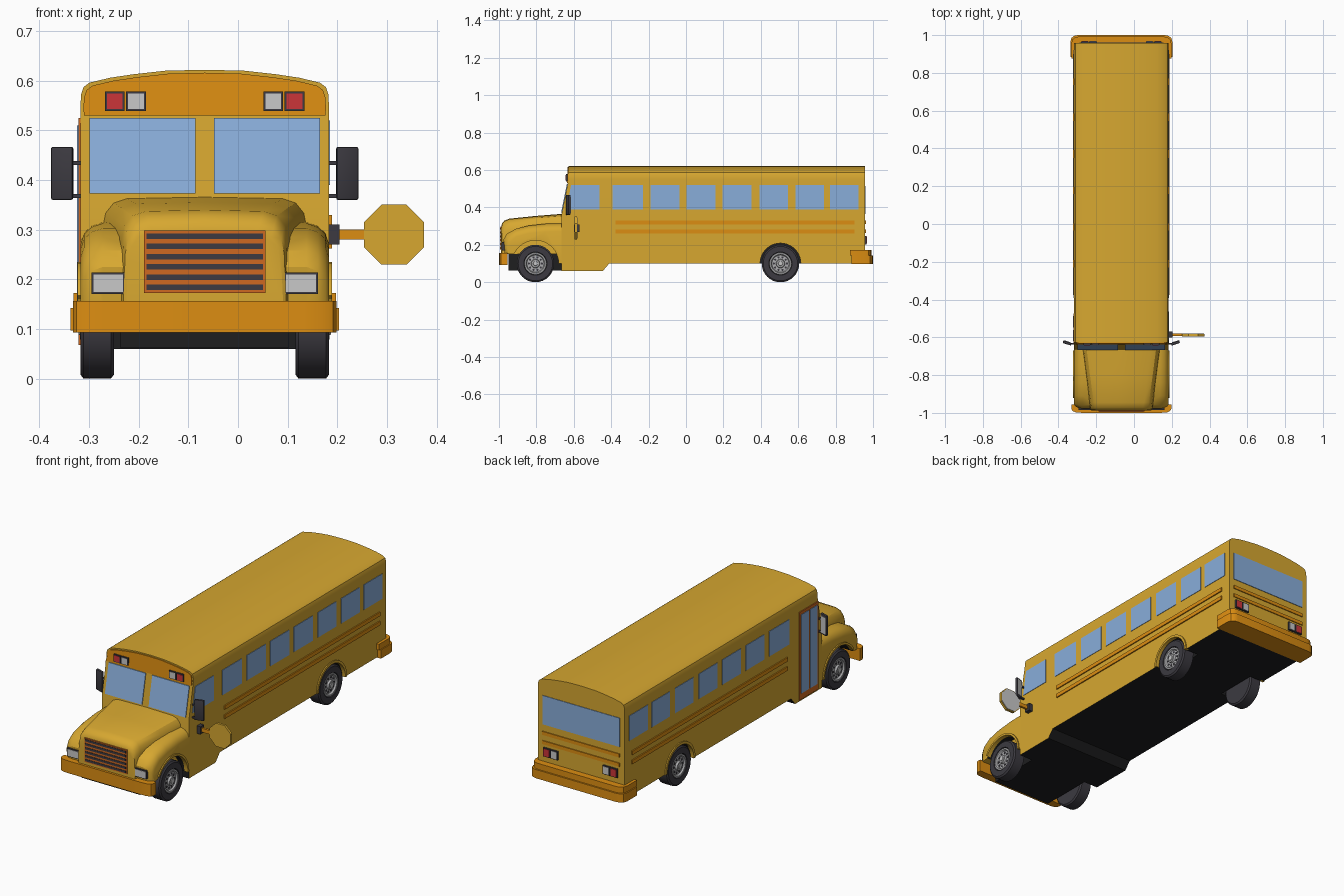
import bpy, bmesh, math

if "Cube" in bpy.data.objects:
    bpy.data.objects.remove(bpy.data.objects["Cube"])

CX = -0.067  # bus centreline (the stop sign shifts the overall centre)


def mat(name, *c):
    m = bpy.data.materials.new(name)
    m.diffuse_color = (*c, 1)
    m.use_nodes = True
    m.node_tree.nodes["Principled BSDF"].inputs["Base Color"].default_value = m.diffuse_color
    return m


YELLOW = mat("bus yellow", 0.68, 0.39, 0.03)
ORANGE = mat("trim orange", 0.72, 0.27, 0.006)
RUST = mat("deep orange", 0.62, 0.14, 0.015)
CHAR = mat("charcoal", 0.045, 0.042, 0.052)
BLACK = mat("underbody black", 0.013, 0.013, 0.014)
GLASS = mat("window blue", 0.25, 0.42, 0.70)
RED = mat("lamp red", 0.60, 0.035, 0.04)
WHITE = mat("lamp grey", 0.58, 0.58, 0.58)
STEEL = mat("wheel grey", 0.42, 0.42, 0.43)


def mesh(name, verts, faces, mats, rule=None, bevel=0):
    me = bpy.data.meshes.new(name)
    me.from_pydata([(x + CX, y, z) for x, y, z in verts], [], faces)
    bm = bmesh.new()
    bm.from_mesh(me)
    bmesh.ops.remove_doubles(bm, verts=bm.verts, dist=1e-5)
    bmesh.ops.recalc_face_normals(bm, faces=bm.faces)
    if bevel:
        bmesh.ops.bevel(bm, geom=bm.edges[:], offset=bevel, segments=2,
                        affect='EDGES', profile=0.5)
    bm.normal_update()
    for f in bm.faces:
        f.material_index = rule(f) if rule else 0
    bm.to_mesh(me)
    bm.free()
    for m in mats if isinstance(mats, list) else [mats]:
        me.materials.append(m)
    ob = bpy.data.objects.new(name, me)
    bpy.context.collection.objects.link(ob)
    return ob


def loft(name, rings, mats, **kw):
    n = len(rings[0])
    faces = [list(range(n)), [(len(rings) - 1) * n + i for i in range(n)]]
    for k in range(len(rings) - 1):
        faces += [(k*n + i, k*n + (i+1) % n, (k+1)*n + (i+1) % n, (k+1)*n + i) for i in range(n)]
    return mesh(name, [v for r in rings for v in r], faces, mats, **kw)


def prism(name, pts, axis, a, b, mats, **kw):
    put = {'x': lambda p, t: (t, p[0], p[1]), 'y': lambda p, t: (p[0], t, p[1]),
           'z': lambda p, t: (p[0], p[1], t)}[axis]
    return loft(name, [[put(p, t) for p in pts] for t in (a, b)], mats, **kw)


def rect(a, b, c, d):
    return [(a, c), (b, c), (b, d), (a, d)]


def box(name, x0, x1, y0, y1, z0, z1, m, **kw):
    return prism(name, rect(x0, x1, y0, y1), 'z', z0, z1, m, **kw)


def arc(cy, cz, r, a0, a1, n):
    return [(cy + r*math.cos(math.radians(a0 + (a1-a0)*i/n)),
             cz + r*math.sin(math.radians(a0 + (a1-a0)*i/n))) for i in range(n + 1)]


def lathe(name, prof, cy, cz, m, n=32):
    verts, faces, k = [], [], len(prof)
    for j in range(n):
        a = 2*math.pi*j/n
        verts += [(x, cy + r*math.cos(a), cz + r*math.sin(a)) for x, r in prof]
        faces += [(j*k+i, j*k+i+1, (j+1) % n*k+i+1, (j+1) % n*k+i) for i in range(k-1)]
    return mesh(name, verts, faces, m)


def under(f):
    return 1 if f.normal.z < -0.5 else 0


def front_y(z):  # raked windscreen plane
    return -0.665 + 0.037 * min(max((z - 0.365) / 0.185, 0), 1)


# Main body: arched cross-section with a raked front
half = [(0.25, 0.1), (0.25, 0.365), (0.25, 0.55), (0.249, 0.572), (0.244, 0.587), (0.232, 0.596),
        (0.19, 0.606), (0.143, 0.613), (0.08, 0.62), (0.0, 0.622)]
m = len(half)
sec = [(-x, z) for x, z in half] + half[-2::-1]
N = len(sec)
verts = [(x, front_y(z), z) for x, z in sec] + [(x, 0.957, z) for x, z in sec]
faces = [(i, (i+1) % N, N + (i+1) % N, N + i) for i in range(N)]
for o in (0, N):
    for i in range(m - 1):
        faces.append([o+i, o+i+1] + ([o+N-2-i] if i < m-2 else []) + [o+N-1-i])
body = mesh("body", verts, faces, [YELLOW, BLACK], rule=under)

# Rear wheel wells cut into the body
for s in (-1, 1):
    cut = prism("well_cutter", arc(0.505, 0.1, 0.112, 0, 348.75, 31), 'x', s*0.17, s*0.27,
                [YELLOW, BLACK], rule=lambda f: 1)
    cut.hide_render = True
    mod = body.modifiers.new("well", 'BOOLEAN')
    mod.operation, mod.object, mod.solver = 'DIFFERENCE', cut, 'EXACT'
    bpy.context.view_layer.objects.active = body
    bpy.ops.object.modifier_apply(modifier=mod.name)
    bpy.data.objects.remove(cut)

# Entrance step below the floor and engine tray
prism("step_skirt", [(-0.665, 0.101), (-0.665, 0.06), (-0.445, 0.06), (-0.41, 0.101)], 'x',
      -0.25, 0.25, [YELLOW, BLACK], rule=lambda f: 1 if abs(f.normal.x) < 0.5 else 0)
box("engine_tray", -0.17, 0.17, -0.95, -0.66, 0.062, 0.2, BLACK)

# Bonnet: lofted sections widening towards the windscreen
rings = []
for y, w, t in [(-0.988, 0.150, 0.296), (-0.984, 0.156, 0.312), (-0.972, 0.160, 0.327),
                (-0.945, 0.164, 0.338), (-0.8, 0.184, 0.353), (-0.66, 0.202, 0.364)]:
    h = [(w + 0.008, 0.15), (w + 0.004, t - 0.06), (w - 0.002, t - 0.03), (w - 0.018, t - 0.01), (w - 0.045, t - 0.001)]
    rings.append([(-x, y, z) for x, z in h] + [(0, y, t + 0.002)] + [(x, y, z) for x, z in h[::-1]])
loft("bonnet", rings, YELLOW)

# Front wings with wheel arches, lamps and mirrors on both sides
top = [(-0.97, 0.15), (-0.977, 0.225), (-0.96, 0.258), (-0.91, 0.286), (-0.84, 0.303), (-0.75, 0.313), (-0.66, 0.315)]
arch = [(-0.66, 0.1)] + arc(-0.805, 0.1, 0.125, 0, 154, 16)
for s, side in ((-1, "left"), (1, "right")):
    rings = []
    for x, d, e in [(0.13, 0, 0), (0.205, 0, 0), (0.228, 0.008, 0.004), (0.243, 0.022, 0.012), (0.25, 0.042, 0.022)]:
        rings.append([(s*x, y + e*max(0, (-y - 0.9)/0.08), z - (d if z > 0.2 else 0)) for y, z in top]
                     + [(s*x, y, z) for y, z in arch])
    loft(side + "_front_wing", rings, [YELLOW, BLACK],
         rule=lambda f: 1 if abs(f.normal.x) < 0.1 and
         math.hypot(f.calc_center_median().y + 0.805, f.calc_center_median().z - 0.1) < 0.128 else 0)
    for cy, r0, r1, end, nm in [(-0.805, 0.124, 0.135, 150, "front"), (0.505, 0.109, 0.122, 180, "rear")]:
        prism(f"{side}_{nm}_arch_trim", arc(cy, 0.1, r1, 0, end, 18) + arc(cy, 0.1, r0, end, 0, 18),
              'x', s*0.235, s*0.256, YELLOW)
        # Wheels
        wheel = f"{side}_{nm}_"
        lathe(wheel + "tyre", [(s*x, r) for x, r in [(0.183, 0), (0.183, 0.092), (0.189, 0.1), (0.244, 0.1),
              (0.25, 0.092), (0.25, 0.062), (0.236, 0.058), (0.236, 0)]], cy, 0.1, CHAR)
        lathe(wheel + "rim", [(s*x, r) for x, r in [(0.236, 0.06), (0.248, 0.058), (0.248, 0.05),
              (0.24, 0.045), (0.241, 0.024), (0.251, 0.021), (0.251, 0)]], cy, 0.1, STEEL)
        lathe(wheel + "hub", [(s*0.25, 0.013), (s*0.254, 0.011), (s*0.254, 0)], cy, 0.1, WHITE, 16)
        for k in range(10):
            a = math.pi*k/5
            prism(wheel + "rim_hole", arc(cy + 0.035*math.cos(a), 0.1 + 0.035*math.sin(a), 0.006, 0, 315, 7),
                  'x', s*0.238, s*0.2425, CHAR)

    def lamp(name, x0, x1, y0, y1, z0, z1, mt):
        b = 0.004
        yf = y0 if y0 < 0 else y1
        box(name + "_bezel", s*x0, s*x1, y0, y1, z0, z1, CHAR)
        box(name, s*(x0+b), s*(x1-b), yf - 0.002, yf + 0.002, z0+b, z1-b, mt)
    lamp(side + "_headlight", 0.16, 0.228, -0.984, -0.95, 0.171, 0.214, WHITE)
    for nm, x0, x1, mt in (("red", 0.161, 0.201, RED), ("clear", 0.118, 0.158, WHITE)):
        lamp(f"{side}_front_{nm}_lamp", x0, x1, -0.641, -0.625, 0.539, 0.578, mt)
        lamp(f"{side}_rear_{nm}_lamp", x0+0.012, x1+0.012, 0.95, 0.966, 0.203, 0.248, mt)

    # Mirrors
    quad = [(s*0.266, -0.644), (s*0.31, -0.63), (s*0.308, -0.616), (s*0.264, -0.630)]
    prism(side + "_mirror", quad, 'z', 0.36, 0.467, CHAR, bevel=0.004)
    prism(side + "_mirror_glass", [(s*0.269, -0.629), (s*0.304, -0.618), (s*0.304, -0.615), (s*0.269, -0.626)],
          'z', 0.37, 0.457, WHITE)
    for z in (0.368, 0.434):
        box(side + "_mirror_arm", s*0.24, s*0.27, -0.638, -0.63, z - 0.004, z + 0.004, CHAR)

    # Windscreen panes
    x0, x1 = s*0.019, s*0.232
    loft(side + "_windscreen", [[(x, front_y(z) - d, z) for x, z in rect(x0, x1, 0.373, 0.525)]
                                for d in (-0.003, 0.004)], GLASS)
    # Side windows and trim stripes
    for a, b in [(-0.393, -0.23), (-0.19, -0.035), (0.003, 0.158), (0.196, 0.35),
                 (0.393, 0.545), (0.586, 0.737), (0.769, 0.922)]:
        prism(side + "_window", rect(a, b, 0.39, 0.52), 'x', s*0.247, s*0.2525, GLASS)
    for z in (0.272, 0.32):
        prism(side + "_stripe", rect(-0.377, 0.9, z - 0.01, z + 0.01), 'x', s*0.247, s*0.256, ORANGE)

# Driver window (right) and folding door (left)
prism("driver_window", [(-0.638, 0.39), (-0.463, 0.39), (-0.463, 0.52), (-0.615, 0.52)], 'x', 0.247, 0.2525, GLASS)
prism("door_frame", rect(-0.632, -0.475, 0.068, 0.525), 'x', -0.247, -0.2545, RUST)
for a in (-0.62, -0.548):
    prism("door_glass", rect(a, a + 0.06, 0.1, 0.51), 'x', -0.25, -0.257, GLASS)

# Orange panel above the windscreen
upper = [(0.243, 0.53)] + [(x - 0.006 if x else 0, z - 0.006) for x, z in half[2:]]
loft("header_panel", [[(x, front_y(z) - d, z) for x, z in upper + [(-x, z) for x, z in upper[-2::-1]]]
                      for d in (-0.003, 0.005)], ORANGE)

# Grille with dark slots
box("grille", -0.122, 0.122, -0.993, -0.97, 0.173, 0.298, RUST)
for i in range(6):
    z = 0.184 + i*0.0206
    box("grille_slot", -0.117, 0.117, -0.995, -0.985, z - 0.0055, z + 0.0055, CHAR)

# Rear window and stripes
prism("rear_window", rect(-0.222, 0.222, 0.365, 0.515), 'y', 0.953, 0.96, GLASS)
for z in (0.272, 0.32):
    prism("rear_stripe", rect(-0.222, 0.222, z - 0.009, z + 0.009), 'y', 0.953, 0.962, ORANGE)

# Bumpers with rounded corners
fb = [(0.265, -0.955), (0.265, -0.977), (0.258, -0.99), (0.24, -0.998), (0.2, -1.0)]
prism("front_bumper", fb + [(-x, y) for x, y in fb[::-1]], 'z', 0.093, 0.157, ORANGE)
rb = [(0.27, 0.885), (0.27, 0.965), (0.264, 0.985), (0.25, 0.996), (0.23, 1.0)]
outline = rb + [(-x, y) for x, y in rb[::-1]]
prism("rear_bumper_lower", outline, 'z', 0.097, 0.142, ORANGE)
prism("rear_bumper_upper", [(x*0.98, y - 0.008) for x, y in outline], 'z', 0.142, 0.173, ORANGE)

# Fold-out stop sign on the right
box("sign_bracket", 0.245, 0.271, -0.6, -0.57, 0.27, 0.31, CHAR)
box("sign_arm", 0.265, 0.33, -0.592, -0.58, 0.28, 0.30, ORANGE)
octagon = arc(0.381, 0.29, 0.0655, 22.5, 337.5, 7)
prism("stop_sign", octagon, 'y', -0.595, -0.583, YELLOW)
prism("sign_back", [(0.381 + (x - 0.381)*0.93, 0.29 + (z - 0.29)*0.93) for x, z in octagon], 'y', -0.583, -0.58, WHITE)

# Smooth curved surfaces, keep hard edges
bpy.ops.object.select_all(action='SELECT')
bpy.context.view_layer.objects.active = body
bpy.ops.object.shade_smooth_by_angle(angle=math.radians(32))
